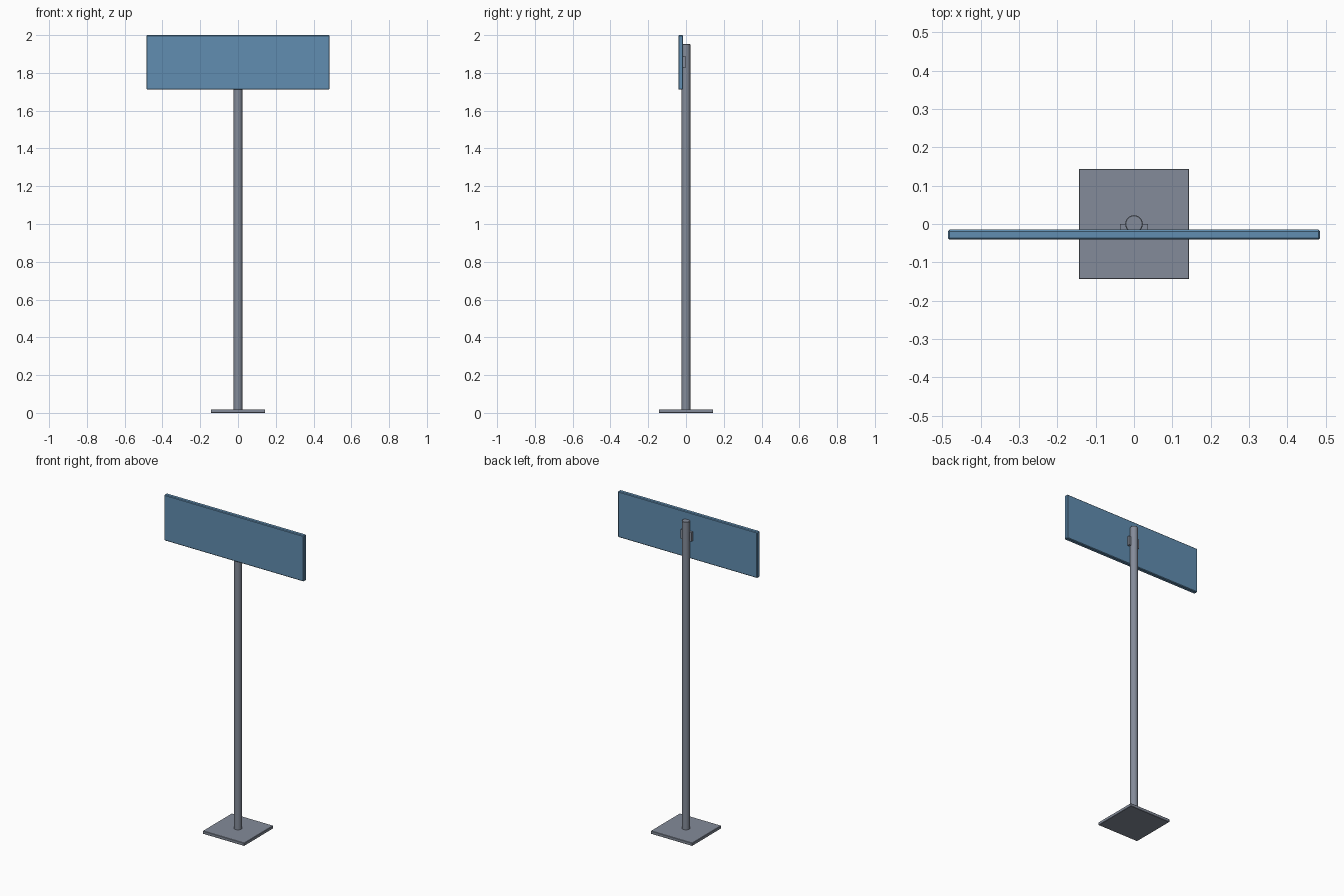
import bpy
import math

cube = bpy.data.objects.get("Cube")
if cube:
    bpy.data.objects.remove(cube, do_unlink=True)


def make_material(name, rgb):
    mat = bpy.data.materials.new(name)
    mat.use_nodes = True
    color = (*rgb, 1.0)
    mat.diffuse_color = color
    mat.node_tree.nodes["Principled BSDF"].inputs["Base Color"].default_value = color
    return mat


def finish(name, mat, bevel):
    obj = bpy.context.object
    obj.name = name
    obj.data.materials.append(mat)
    if bevel:
        mod = obj.modifiers.new("edge_bevel", "BEVEL")
        mod.width = bevel
        mod.segments = 1
        mod.limit_method = "ANGLE"
        mod.angle_limit = math.radians(40)
    return obj


def box(name, mat, low, high, bevel=0.0):
    center = [(a + b) / 2 for a, b in zip(low, high)]
    bpy.ops.mesh.primitive_cube_add(size=1, location=center)
    bpy.context.object.scale = [b - a for a, b in zip(low, high)]
    bpy.ops.object.transform_apply(location=False, rotation=False, scale=True)
    return finish(name, mat, bevel)


steel = make_material("grey_steel", (0.23, 0.26, 0.32))
blue = make_material("sign_blue", (0.12, 0.27, 0.44))

# Ground plate
box("base_plate", steel, (-0.144, -0.144, 0), (0.144, 0.144, 0.019), 0.002)

# Round post
bottom, top = 0.015, 1.952
bpy.ops.mesh.primitive_cylinder_add(vertices=32, radius=0.023, depth=top - bottom,
                                    location=(0, 0, (bottom + top) / 2))
finish("post", steel, 0.002)
bpy.ops.object.shade_smooth_by_angle(angle=math.radians(30))

# Bracket joining the post to the panel
box("bracket", steel, (-0.037, -0.018, 1.828), (0.037, 0.0, 1.886))

# Sign panel with chamfered edges
box("sign_panel", blue, (-0.485, -0.041, 1.712), (0.485, -0.015, 2.0), 0.004)
